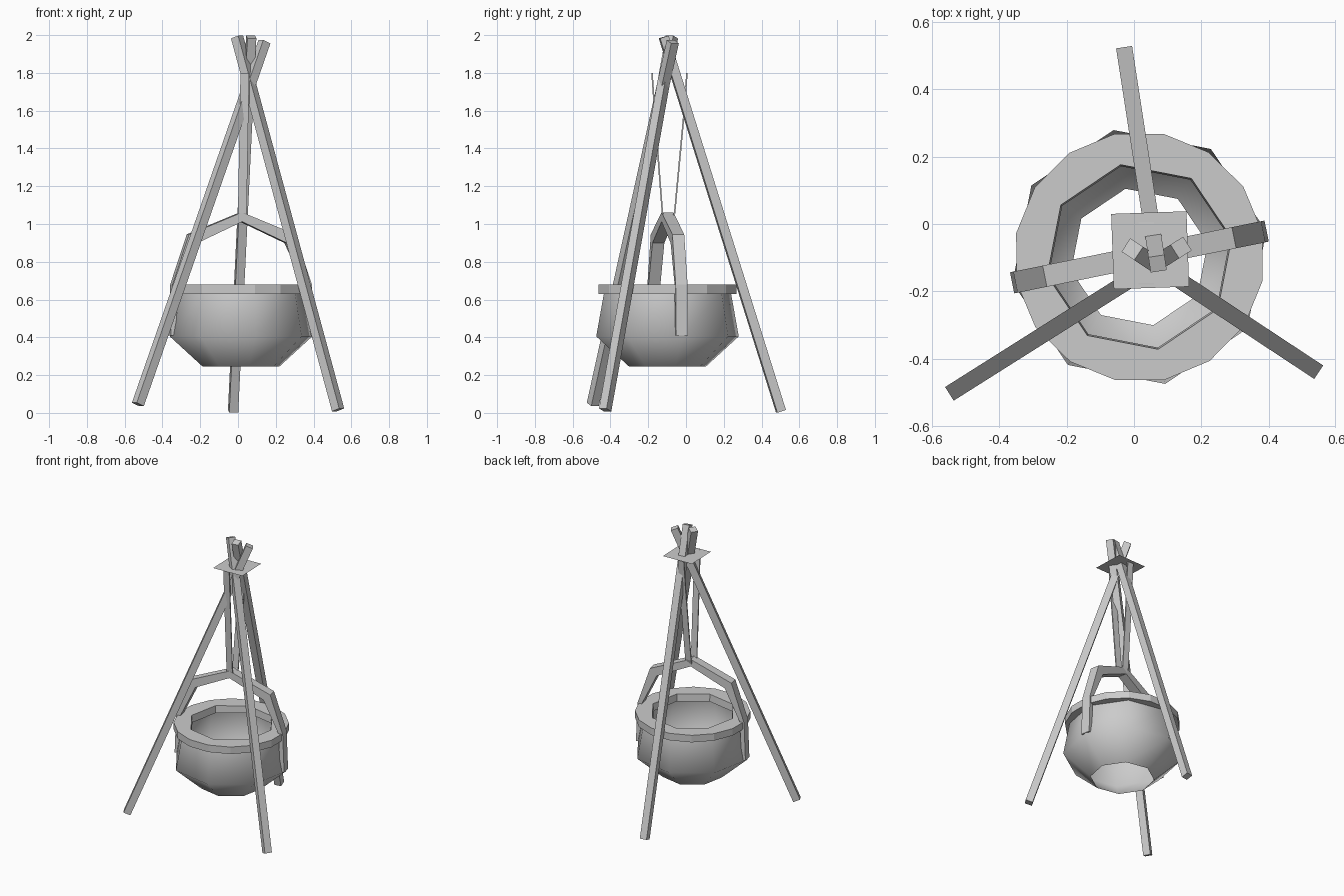
import bpy, bmesh
from math import radians, cos, sin, pi
from mathutils import Vector, Matrix

if "Cube" in bpy.data.objects:
    bpy.data.objects.remove(bpy.data.objects["Cube"])

POT = Vector((0.016, -0.098, 0))   # pot axis
TURN = radians(11.5)               # turn of the octagon and handle


def make(name, verts, faces, smooth=False):
    me = bpy.data.meshes.new(name)
    me.from_pydata([tuple(v) for v in verts], [], faces)
    bm = bmesh.new()
    bm.from_mesh(me)
    bmesh.ops.recalc_face_normals(bm, faces=bm.faces)
    bm.to_mesh(me)
    bm.free()
    ob = bpy.data.objects.new(name, me)
    bpy.context.collection.objects.link(ob)
    if smooth:
        for p in me.polygons:
            p.use_smooth = True
    return ob


def bridge(n, loops, closed=False):
    # quads between successive rings of n vertices
    pairs = [(i, i + 1) for i in range(loops - 1)]
    if closed:
        pairs.append((loops - 1, 0))
    return [(a * n + k, a * n + (k + 1) % n, b * n + (k + 1) % n, b * n + k)
            for a, b in pairs for k in range(n)]


def pole(name, a, b, size):
    # square bar between two points
    a, b = Vector(a), Vector(b)
    bpy.ops.mesh.primitive_cube_add(size=1)
    ob = bpy.context.object
    ob.name = name
    rot = (b - a).to_track_quat('Z', 'Y').to_matrix().to_4x4()
    scale = Matrix.Diagonal((size, size, (b - a).length, 1))
    ob.data.transform(Matrix.Translation((a + b) / 2) @ rot @ scale)


# tripod legs
pole("left_leg", (-0.53, -0.493, 0.045), (0.14, -0.07, 1.965), 0.048)
pole("right_leg", (0.53, -0.428, 0.016), (-0.005, -0.075, 1.99), 0.048)
pole("back_leg", (-0.026, 0.503, 0.008), (0.07, -0.118, 1.99), 0.048)

# flat plate near the top
c = Vector((0.048, -0.078, 1.8))
make("top_plate",
     [c + Matrix.Rotation(radians(2), 3, 'Z') @ Vector((x * 0.112, y * 0.112, 0))
      for x, y in ((-1, -1), (1, -1), (1, 1), (-1, 1))], [(0, 1, 2, 3)])

# pot body: open octagonal bowl
body = [(0.207, 0.245), (0.385, 0.405), (0.343, 0.635)]
verts = [POT + Vector((r * cos(TURN + k * pi / 4), r * sin(TURN + k * pi / 4), z))
         for r, z in body for k in range(8)]
make("pot_body", verts, bridge(8, 3), smooth=True)

# pot rim: sixteen-sided outside, octagonal opening
verts = []
for r, z, octagon in ((0.373, 0.63, 0), (0.373, 0.68, 0), (0.28, 0.68, 1), (0.275, 0.63, 1)):
    for k in range(16):
        a = TURN + k * pi / 8
        q = r * cos(pi / 8) if octagon and k % 2 else r
        verts.append(POT + Vector((q * cos(a), q * sin(a), z)))
make("pot_rim", verts, bridge(16, 4, closed=True))

# handle: bent strap running across the pot and down its sides
half_out = [(0.386, 0.41), (0.376, 0.68), (0.287, 0.945)]
half_in = [(0.36, 0.41), (0.345, 0.68), (0.24, 0.9)]
outer = half_out + [(0, 1.062)] + [(-u, z) for u, z in reversed(half_out)]
inner = half_in + [(0, 1.012)] + [(-u, z) for u, z in reversed(half_in)]
spin = Matrix.Rotation(TURN, 3, 'Z')
verts = []
for (uo, zo), (ui, zi) in zip(outer, inner):
    for u, w, z in ((uo, -0.032, zo), (uo, 0.032, zo), (ui, 0.032, zi), (ui, -0.032, zi)):
        verts.append(POT + spin @ Vector((u, w, z)))
n = len(outer)
make("handle", verts, bridge(4, n) + [(0, 1, 2, 3), tuple(4 * (n - 1) + i for i in range(4))])

# hanging strap: thin ribbon looped under the handle
path = [(-0.18, 1.8), (-0.164, 1.57), (-0.125, 1.06), (-0.11, 1.015),
        (-0.075, 1.015), (-0.06, 1.06), (-0.012, 1.57), (0.005, 1.8)]
verts = []
for y, z in path:
    x = 0.022 + 0.014 * (z - 1.015) / 0.785
    verts += [(x - 0.023, y, z), (x + 0.023, y, z)]
strap = make("hanging_strap", verts,
             [(2 * i, 2 * i + 1, 2 * i + 3, 2 * i + 2) for i in range(len(path) - 1)])
mod = strap.modifiers.new("thickness", 'SOLIDIFY')
mod.thickness = 0.008
mod.offset = 0
